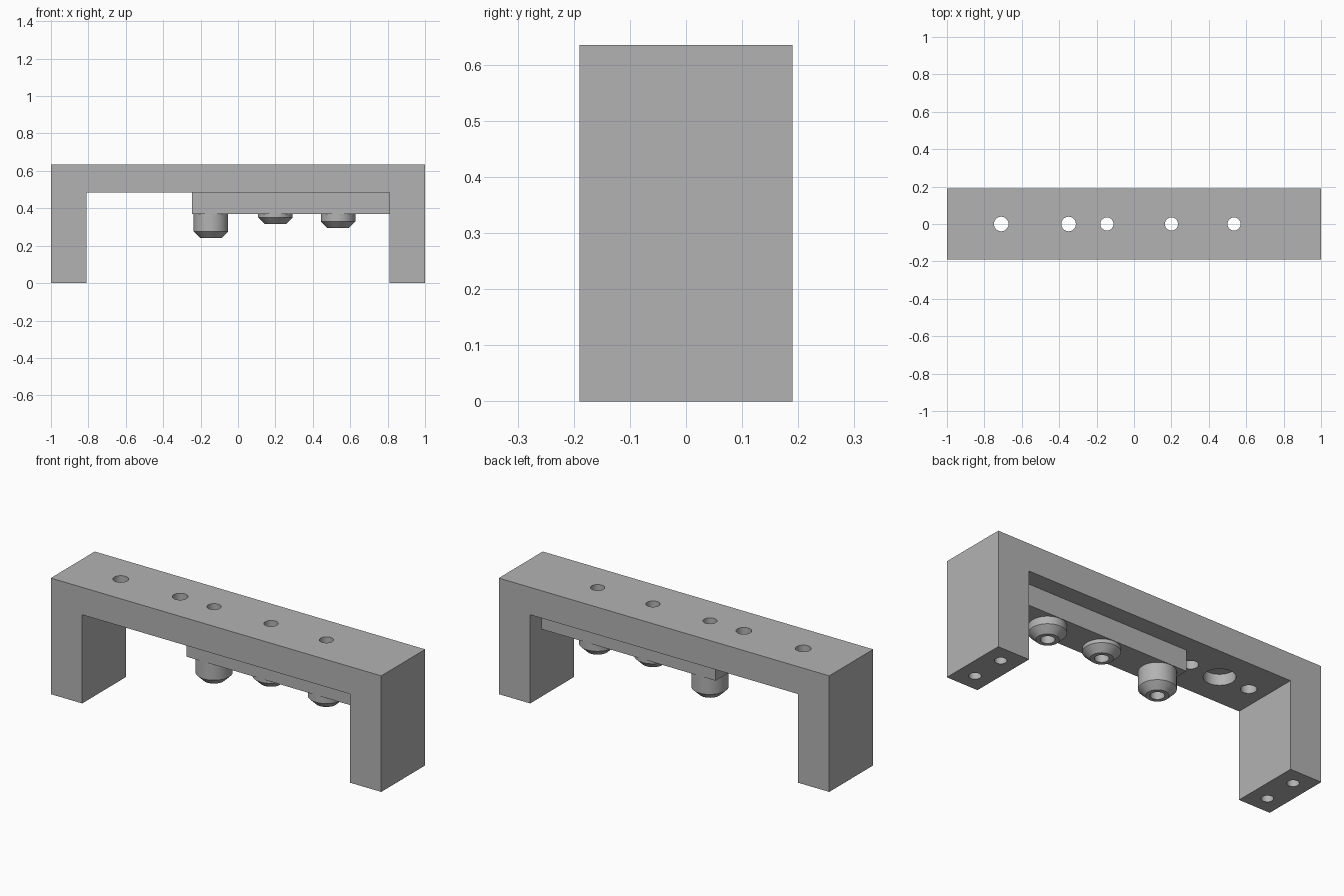
import bpy, bmesh, math
from mathutils import Matrix, Vector

if "Cube" in bpy.data.objects:
    bpy.data.objects.remove(bpy.data.objects["Cube"])

grey = bpy.data.materials.new("plain_grey")
grey.use_nodes = True
grey.diffuse_color = (0.45, 0.45, 0.45, 1)
grey.node_tree.nodes["Principled BSDF"].inputs["Base Color"].default_value = (0.45, 0.45, 0.45, 1)

SEG = 48
HALF_DEPTH = 0.19
HEIGHT = 0.635
CEILING = 0.485
INNER = 0.81
PLATE_BOTTOM = 0.37


def finish(name, bm, smooth=True):
    bmesh.ops.recalc_face_normals(bm, faces=bm.faces)
    mesh = bpy.data.meshes.new(name)
    bm.to_mesh(mesh)
    bm.free()
    mesh.materials.append(grey)
    obj = bpy.data.objects.new(name, mesh)
    bpy.context.collection.objects.link(obj)
    return obj


def extrude_profile(name, points, half_depth):
    """Extrude an x-z outline along y."""
    bm = bmesh.new()
    face = bm.faces.new([bm.verts.new((x, -half_depth, z)) for x, z in points])
    side = bmesh.ops.extrude_face_region(bm, geom=[face])["geom"]
    moved = [v for v in side if isinstance(v, bmesh.types.BMVert)]
    bmesh.ops.translate(bm, verts=moved, vec=(0, 2 * half_depth, 0))
    return finish(name, bm)


def lathe(name, x, profile):
    """Revolve a closed radius-height outline around a vertical axis."""
    bm = bmesh.new()
    verts = [bm.verts.new((x + r, 0, z)) for r, z in profile]
    edges = [bm.edges.new((verts[i - 1], verts[i])) for i in range(len(verts))]
    bmesh.ops.spin(bm, geom=verts + edges, cent=(x, 0, 0), axis=(0, 0, 1),
                   angle=math.tau, steps=SEG, use_merge=True)
    bmesh.ops.remove_doubles(bm, verts=bm.verts, dist=0.0001)
    return finish(name, bm)


def drill(obj, holes):
    """Cut vertical round holes given as (x, y, radius, bottom, top)."""
    bm = bmesh.new()
    for x, y, r, lo, hi in holes:
        bmesh.ops.create_cone(bm, cap_ends=True, segments=SEG, radius1=r, radius2=r,
                              depth=hi - lo,
                              matrix=Matrix.Translation(Vector((x, y, (lo + hi) / 2))))
    cutter = finish("hole_cutter", bm)
    cutter.hide_render = True
    mod = obj.modifiers.new("holes", "BOOLEAN")
    mod.operation = "DIFFERENCE"
    mod.solver = "EXACT"
    mod.object = cutter
    bpy.context.view_layer.objects.active = obj
    bpy.ops.object.modifier_apply(modifier=mod.name)
    bpy.data.objects.remove(cutter)


# Stepped pins: x position, lower end
pins = {"tall_pin": (-0.145, 0.24), "short_pin": (0.2, 0.315), "middle_pin": (0.535, 0.294)}
BORE = 0.035
bores = [(x, 0, BORE, 0.3, 0.7) for x, end in pins.values()]

# Bridge-shaped body
body = extrude_profile("bridge_body", [
    (-1, 0), (-INNER, 0), (-INNER, CEILING), (INNER, CEILING),
    (INNER, 0), (1, 0), (1, HEIGHT), (-1, HEIGHT)], HALF_DEPTH)
mounts = [(x, 0, 0.039, 0.4, 0.7) for x in (-0.71, -0.35)]
socket = [(-0.53, 0, 0.078, 0.4, CEILING + 0.06)]
feet = [(x, y, 0.03, -0.1, 0.15) for x in (-0.905, 0.905) for y in (-0.095, 0.095)]
drill(body, bores + mounts + socket + feet)

# Narrow plate beneath the bridge
plate = extrude_profile("pin_plate", [
    (-0.245, PLATE_BOTTOM), (INNER, PLATE_BOTTOM),
    (INNER, CEILING), (-0.245, CEILING)], 0.094)
drill(plate, bores)

# Hollow pins with chamfered tips
parts = [body, plate]
for name, (x, end) in pins.items():
    parts.append(lathe(name, x, [
        (BORE, PLATE_BOTTOM), (0.092, PLATE_BOTTOM), (0.092, end + 0.035),
        (0.056, end), (BORE, end)]))

# Smooth round walls while keeping edges sharp
bpy.ops.object.select_all(action="DESELECT")
for obj in parts:
    obj.select_set(True)
bpy.context.view_layer.objects.active = body
bpy.ops.object.shade_smooth_by_angle(angle=math.radians(30))
